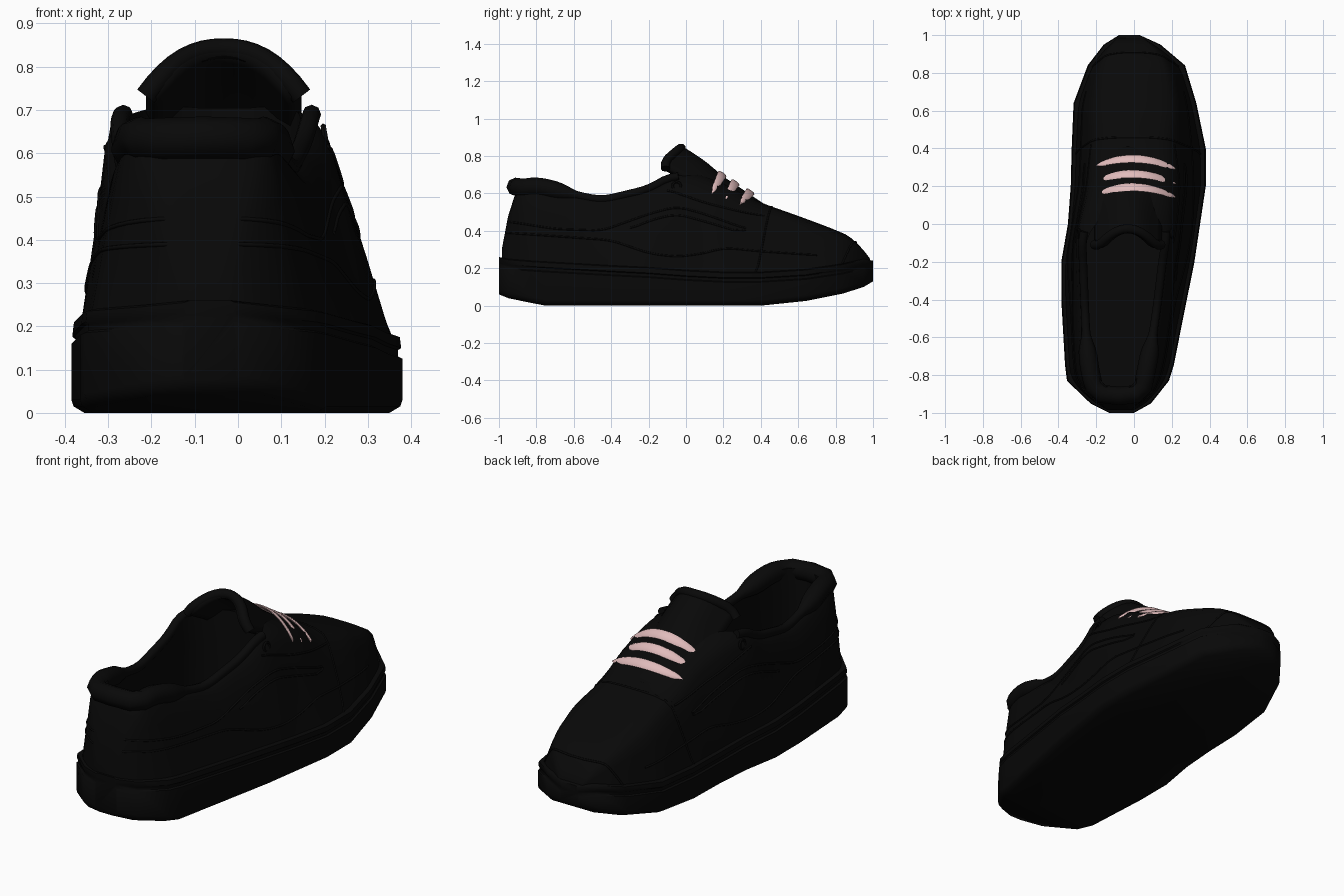
import bpy
import math

cube = bpy.data.objects.get("Cube")
if cube:
    bpy.data.objects.remove(cube, do_unlink=True)


def material(name, colour):
    m = bpy.data.materials.new(name)
    m.use_nodes = True
    m.diffuse_color = colour
    m.node_tree.nodes["Principled BSDF"].inputs["Base Color"].default_value = colour
    return m


BLACK = material("black", (.0025, .0025, .0025, 1))
PINK = material("pale pink", (.75, .5, .5, 1))

# Sole: y, right edge, left edge, underside, top edge
SOLE = [(-1, -.13, .0, .06, .26), (-.95, -.23, .09, .04, .25), (-.83, -.355, .185, .015, .24),
        (-.75, -.365, .21, 0, .235), (-.4, -.385, .28, 0, .215), (-.2, -.385, .32, 0, .205),
        (0, -.35, .35, 0, .19), (.2, -.335, .38, 0, .18), (.4, -.33, .38, 0, .18),
        (.64, -.32, .33, .025, .195), (.84, -.245, .27, .065, .225), (.95, -.16, .14, .1, .25),
        (1, -.08, .03, .13, .24)]
# Upper: y, right shoulder, left shoulder, height
UPPER = [(-.985, -.14, -.02, .3), (-.955, -.18, .01, .47), (-.93, -.21, .05, .63), (-.9, -.23, .07, .65),
         (-.8, -.26, .09, .67), (-.65, -.28, .12, .63), (-.45, -.29, .15, .59), (-.2, -.3, .18, .65),
         (-.08, -.305, .2, .72), (.05, -.27, .2, .715), (.2, -.23, .21, .66), (.4, -.22, .2, .55),
         (.6, -.22, .22, .48), (.8, -.19, .19, .405), (.9, -.15, .15, .36), (.985, -.09, .05, .25)]


def sample(table, y):
    """Straight interpolation of a table row at y."""
    y = min(max(y, table[0][0]), table[-1][0])
    for a, b in zip(table, table[1:]):
        if y <= b[0]:
            t = (y - a[0]) / (b[0] - a[0])
            return [p + (q - p) * t for p, q in zip(a, b)][1:]


def smooth_sample(table, y):
    d = min(.04, max(0, .985 - abs(y)))
    rows = [sample(table, y + e) for e in (-d, 0, d)]
    return [sum(c) / len(rows) for c in zip(*rows)]


def finish(ob, mat, angle=50):
    ob.data.materials.append(mat)
    bpy.ops.object.select_all(action='DESELECT')
    ob.select_set(True)
    bpy.context.view_layer.objects.active = ob
    if ob.type == 'MESH':
        bpy.ops.object.shade_smooth_by_angle(angle=math.radians(angle))
    return ob


def loft(name, rings, mat, closed=True):
    """Skin a list of equal point rings, capping the ends when closed."""
    n, verts, faces = len(rings[0]), [p for r in rings for p in r], []
    for i in range(len(rings) - 1):
        for j in range(n if closed else n - 1):
            k = (j + 1) % n
            faces.append((i * n + j, i * n + k, (i + 1) * n + k, (i + 1) * n + j))
    if closed:
        faces += [tuple(range(n))[::-1], tuple(range(len(verts) - n, len(verts)))]
    me = bpy.data.meshes.new(name)
    me.from_pydata(verts, [], faces)
    ob = bpy.data.objects.new(name, me)
    bpy.context.collection.objects.link(ob)
    bpy.context.view_layer.objects.active = ob
    ob.select_set(True)
    bpy.ops.object.mode_set(mode='EDIT')
    bpy.ops.mesh.select_all(action='SELECT')
    bpy.ops.mesh.normals_make_consistent(inside=False)
    bpy.ops.object.mode_set(mode='OBJECT')
    return finish(ob, mat)


def tube(name, points, radii):
    cu = bpy.data.curves.new(name, 'CURVE')
    cu.dimensions, cu.bevel_depth, cu.bevel_resolution = '3D', 1, 2
    cu.use_fill_caps = True
    sp = cu.splines.new('POLY')
    sp.use_smooth = True
    sp.points.add(len(points) - 1)
    for q, p, r in zip(sp.points, points, radii):
        q.co, q.radius = (*p, 1), r
    ob = bpy.data.objects.new(name, cu)
    bpy.context.collection.objects.link(ob)
    return finish(ob, BLACK)


def span(a, b, n):
    return [a + (b - a) * i / (n - 1) for i in range(n)]


# Sole with a stepped rim band
def sole_ring(y):
    r, l, lo, hi = sample(SOLE, y)
    side = [(.03, lo), (.005, lo + .015), (0, lo + .03), (0, hi - .055), (.01, hi - .05),
            (.01, hi - .035), (.003, hi - .03), (.006, hi - .005), (.02, hi)]
    return [(r + d, y, z) for d, z in side] + [(l - d, y, z) for d, z in reversed(side)]


loft("sole", [sole_ring(row[0]) for row in SOLE], BLACK)

# Upper: arched sections along the length
ARCH = [(0, 0), (.15, .15), (.4, .4), (.68, .65), (.92, .84), (1.12, .94), (1.4, .985), (1.7, 1)]


def half_section(y, left):
    r, l, lo, hi = smooth_sample(SOLE, y)
    tr, tl, h = smooth_sample(UPPER, y)
    base, top, mid = (l - .018, tl, (tl + tr) / 2) if left else (r + .018, tr, (tl + tr) / 2)
    pts = []
    for a, f in ARCH:
        x = base + (top - base) * a if a <= 1 else top + (mid - top) * (a - 1)
        pts.append((x, y, hi - .03 + (h - hi + .03) * f))
    return pts


def section(y):
    return half_section(y, False) + half_section(y, True)[::-1]


upper = loft("upper", [section(y) for y in span(-.985, .985, 60)], BLACK)


# Foot opening
def opening(y):
    r, l, h = smooth_sample(UPPER, y)
    t = (y + .405) / .485
    s = max(.3, (1 - abs(t) ** 6) ** .5)
    c, w = (l + r) / 2, ((l - r) / 2 - .045) * s
    return [(c - w - .02, y, .29), (c - w, y, .55), (c - w, y, 1), (c + w, y, 1),
            (c + w, y, .55), (c + w + .02, y, .29)]


cutter = loft("opening_cutter", [opening(y) for y in span(-.885, .075, 25)], BLACK)
cutter.hide_render = True
cut = upper.modifiers.new("opening", 'BOOLEAN')
cut.operation, cut.object, cut.solver = 'DIFFERENCE', cutter, 'EXACT'
bpy.context.view_layer.objects.active = upper
bpy.ops.object.modifier_apply(modifier="opening")
bpy.data.objects.remove(cutter, do_unlink=True)
bpy.ops.object.select_all(action='DESELECT')
upper.select_set(True)
bpy.ops.object.shade_smooth_by_angle(angle=math.radians(45))


# Padded collar, thicker round the heel
def rim(y, left):
    r, l, h = smooth_sample(UPPER, y)
    return (l - .03 if left else r + .03, y, h - .028)


run = span(-.04, -.86, 22)
back = [(-.17, -.9, .632), (-.08, -.91, .635), (.01, -.9, .632)]
path = [rim(y, False) for y in run] + back + [rim(y, True) for y in run[::-1]]
tube("collar_padding", path, [.022 + .028 * min(1, max(0, (-p[1] - .58) / .1)) for p in path])

# Tongue: arched flap with a padded rear edge
TONGUE = [(0, -.03, .86, .11), (.3, .1, .775, .11), (.55, .2, .69, .08),
          (.8, .32, .61, .06), (1, .43, .535, .04)]


def tongue_row(v):
    y, z, drop = sample(TONGUE, v)
    return [(-.033 + .18 * u, y - .085 * min(1, 1.5 * u * u) * (1 - v), z - drop * abs(u) ** 2.3)
            for u in span(-1, 1, 17)]


tongue = loft("tongue", [tongue_row(v) for v in span(0, 1, 13)], BLACK, closed=False)
pad = tongue.modifiers.new("thickness", 'SOLIDIFY')
pad.thickness, pad.offset = .035, -1 if tongue.data.polygons[0].normal.z > 0 else 1
edge = [(x, y + .005, z - .018) for x, y, z in tongue_row(0)]
tube("tongue_padding", edge, [.025] * len(edge))

# Laces: flat tapered bands across the tongue, tilted with its slope
for i, (y, z, drop) in enumerate([(.195, .705, .09), (.265, .66, .08), (.345, .61, .055)]):
    rings = []
    for u in span(-1, 1, 17):
        w = .003 + .023 * (1 - u * u) ** .5
        cx, cy, cz = .01 + .21 * u, y - .045 * u * u - .008 * u, z - drop * u * u - .01 * u
        ring = []
        for a in span(0, math.tau, 9)[:-1]:
            along, out = w * math.cos(a), .007 * math.sin(a)
            ring.append((cx, cy + .8 * along + .6 * out, cz - .6 * along + .8 * out))
        rings.append(ring)
    loft(f"lace_{i + 1}", rings, PINK)


# Piping laid on the side walls, some of it running round the heel
def wall(y, z, left):
    pts = half_section(y, left)
    for a, b in zip(pts, pts[1:]):
        if a[2] <= z <= b[2]:
            t = (z - a[2]) / (b[2] - a[2] + 1e-6)
            return (a[0] + (b[0] - a[0]) * t, y, z)
    return pts[-2]


LINES = {
    "wave_stripe_top": [(-.95, .45), (-.7, .41), (-.45, .4), (-.2, .49), (-.05, .53), (.1, .49), (.32, .41)],
    "wave_stripe_bottom": [(-.3, .41), (-.18, .46), (-.05, .49), (.1, .45), (.3, .39), (.32, .41)],
    "lower_wave_seam": [(-.96, .39), (-.4, .35), (-.2, .28), (-.05, .26), (.1, .28), (.2, .31), (.4, .29), (.7, .27)],
    "eyestay_seam": [(-.1, .62), (.1, .55), (.3, .5), (.42, .48)],
}
for name, line in LINES.items():
    ys = span(line[0][0], line[-1][0], 40)
    right, left = [[wall(y, smooth_sample(line, y)[0], s) for y in ys] for s in (False, True)]
    if line[0][0] < -.9:
        pts = right[::-1] + left
        tube(name, pts, [.005] * len(pts))
    else:
        for side, pts in (("right", right), ("left", left)):
            tube(f"{name}_{side}", pts, [.005] * len(pts))

# Bowed seams over the toe
for name, y, bow in (("vamp_seam", .46, .1), ("toe_bumper_seam", .91, .1)):
    us = span(-1, 1, len(ARCH) * 2)
    pts = [section(y - bow * u * u)[i] for i, u in enumerate(us)]
    tube(name, pts, [.005] * len(pts))

# Eyelets at the top of the lacing
for side, left in (("right", False), ("left", True)):
    bpy.ops.mesh.primitive_torus_add(location=wall(-.05, .64, left),
                                     rotation=(0, math.radians(80 if left else -80), 0), major_radius=.022,
                                     minor_radius=.007, major_segments=16, minor_segments=6)
    bpy.context.object.name = f"eyelet_{side}"
    finish(bpy.context.object, BLACK)
